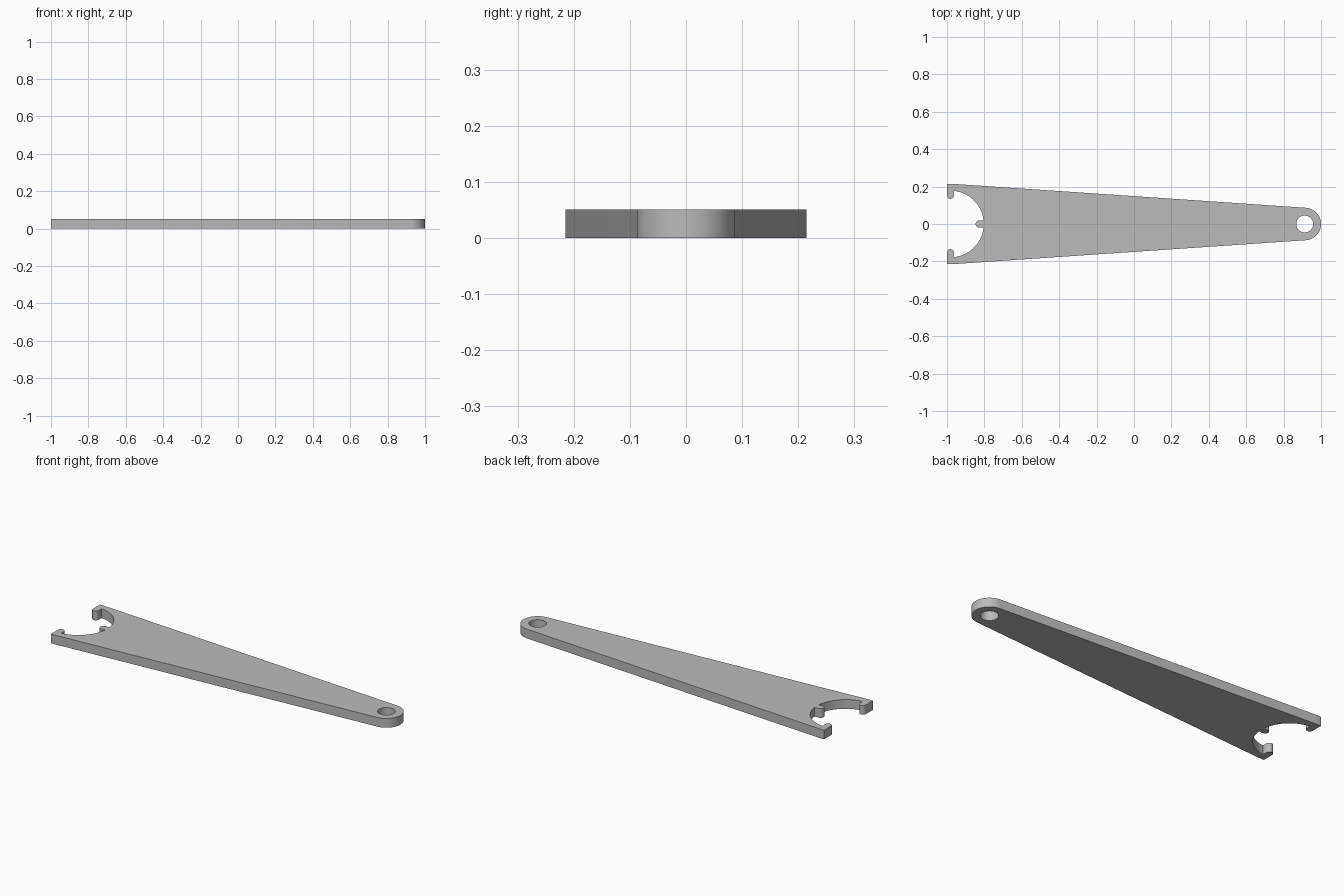
import bpy, bmesh
from math import sin, cos, asin, acos, degrees, radians

cube = bpy.data.objects.get("Cube")
if cube:
    bpy.data.objects.remove(cube)

THICK = 0.051
HEAD_X, HEAD_R, BITE_R = -0.9815, 0.215, 0.178
TAIL_R, HOLE_R = 0.087, 0.045
TAIL_X = 1 - TAIL_R
PIN_R, PIN_DIST = 0.0185, 0.153


def arc(cx, cy, r, start, end, steps):
    """Points along an arc, angles in degrees."""
    angles = [radians(start + (end - start) * i / steps) for i in range(steps + 1)]
    return [(cx + r * cos(a), cy + r * sin(a)) for a in angles]


# Upper half of the outline, from the tail tip round to the middle pin
tangent = degrees(acos((HEAD_R - TAIL_R) / (TAIL_X - HEAD_X)))
head_end = degrees(acos((-1 - HEAD_X) / HEAD_R))
pin_angle = degrees(asin(PIN_R / BITE_R))
half = arc(TAIL_X, 0, TAIL_R, 0, tangent, 20)
half += arc(HEAD_X, 0, HEAD_R, tangent, head_end, 4)
half += arc(HEAD_X, PIN_DIST, PIN_R, 180, 360, 12)
half += arc(HEAD_X, 0, BITE_R, 90 - pin_angle, pin_angle, 28)
half += arc(HEAD_X + PIN_DIST, 0, PIN_R, 90, 180, 6)

# Mirror the half across the long axis to close the outline
outline = half + [(x, -y) for x, y in reversed(half[1:-1])]
hole = arc(TAIL_X, 0, HOLE_R, 0, 360, 40)[:-1]

# Fill the profile and raise it to a plate
bm = bmesh.new()
edges = []
for loop in (outline, hole):
    verts = [bm.verts.new((x, y, 0)) for x, y in loop]
    edges += [bm.edges.new((v, verts[i - 1])) for i, v in enumerate(verts)]
bmesh.ops.triangle_fill(bm, edges=edges, use_beauty=True)
raised = bmesh.ops.extrude_face_region(bm, geom=bm.faces[:], use_keep_orig=True)
top = [g for g in raised["geom"] if isinstance(g, bmesh.types.BMVert)]
bmesh.ops.translate(bm, verts=top, vec=(0, 0, THICK))
bmesh.ops.recalc_face_normals(bm, faces=bm.faces[:])
mesh = bpy.data.meshes.new("pin_spanner")
bm.to_mesh(mesh)
bm.free()

# Grey metal
metal = bpy.data.materials.new("grey_metal")
metal.use_nodes = True
grey = (0.5, 0.5, 0.5, 1)
metal.diffuse_color = grey
metal.node_tree.nodes["Principled BSDF"].inputs["Base Color"].default_value = grey
mesh.materials.append(metal)

spanner = bpy.data.objects.new("pin_spanner", mesh)
bpy.context.collection.objects.link(spanner)
bpy.context.view_layer.objects.active = spanner
spanner.select_set(True)
bpy.ops.object.shade_smooth_by_angle(angle=radians(30))
